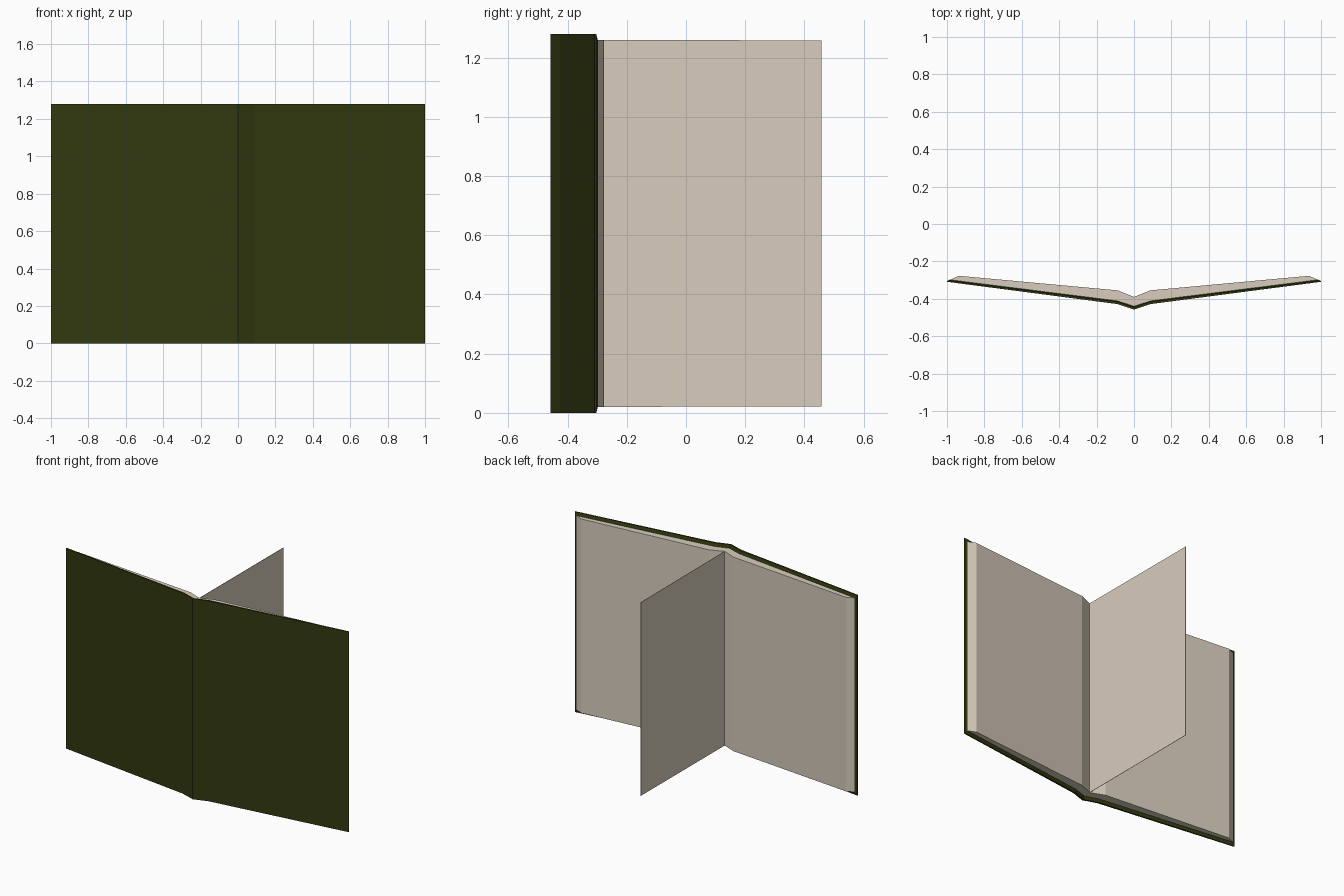
import bpy

if "Cube" in bpy.data.objects:
    bpy.data.objects.remove(bpy.data.objects["Cube"])

def material(name, rgb):
    m = bpy.data.materials.new(name)
    m.diffuse_color = (*rgb, 1)
    m.use_nodes = True
    m.node_tree.nodes["Principled BSDF"].inputs["Base Color"].default_value = m.diffuse_color
    return m

cover_mat = material("dark olive cover", (0.032, 0.041, 0.005))
paper_mat = material("warm paper", (0.69, 0.61, 0.51))

def mirrored(half):
    """Mirror a half profile (from spine outward) across x = 0."""
    return [(-x, y) for x, y in reversed(half[1:])] + list(half)

def add_mesh(name, verts, faces, mat):
    me = bpy.data.meshes.new(name)
    me.from_pydata(verts, [], faces)
    me.materials.append(mat)
    ob = bpy.data.objects.new(name, me)
    bpy.context.collection.objects.link(ob)
    return ob

def loft(name, layers, mat):
    """Solid from folded sheets stacked front to back: (half profile, z low, z high)."""
    verts, faces = [], []
    for half, lo, hi in layers:
        pts = mirrored(half)
        n = len(pts)
        verts += [(x, y, lo) for x, y in pts] + [(x, y, hi) for x, y in reversed(pts)]
    r = 2 * n
    for k in range(len(layers) - 1):
        for i in range(r):
            j = (i + 1) % r
            faces.append((k * r + i, k * r + r + i, k * r + r + j, k * r + j))
    end = (len(layers) - 1) * r
    for i in range(n - 1):
        a, b, c, d = i, i + 1, r - 2 - i, r - 1 - i
        faces.append((a, b, c, d))
        faces.append((end + d, end + c, end + b, end + a))
    return add_mesh(name, verts, faces, mat)

# Cover: folded board with a bevelled inner rim
loft("cover", [
    ([(0, -0.458), (0.09, -0.428), (1.0, -0.309)], 0.0, 1.28),
    ([(0, -0.446), (0.09, -0.416), (0.998, -0.303)], 0.0, 1.28),
    ([(0, -0.440), (0.088, -0.411), (0.985, -0.298)], 0.02, 1.26),
], cover_mat)

# Page block: wedge-shaped fore edges and a gutter in the middle
loft("page_block", [
    ([(0, -0.441), (0.088, -0.412), (0.985, -0.299)], 0.02, 1.26),
    ([(0, -0.390), (0.086, -0.355), (0.936, -0.277)], 0.02, 1.26),
], paper_mat)

# Single page standing up from the gutter
t = 0.001
loft("standing_page", [
    ([(0, -0.395), (t, -0.395)], 0.02, 1.26),
    ([(0, 0.458), (t, 0.458)], 0.022, 1.258),
], paper_mat)
